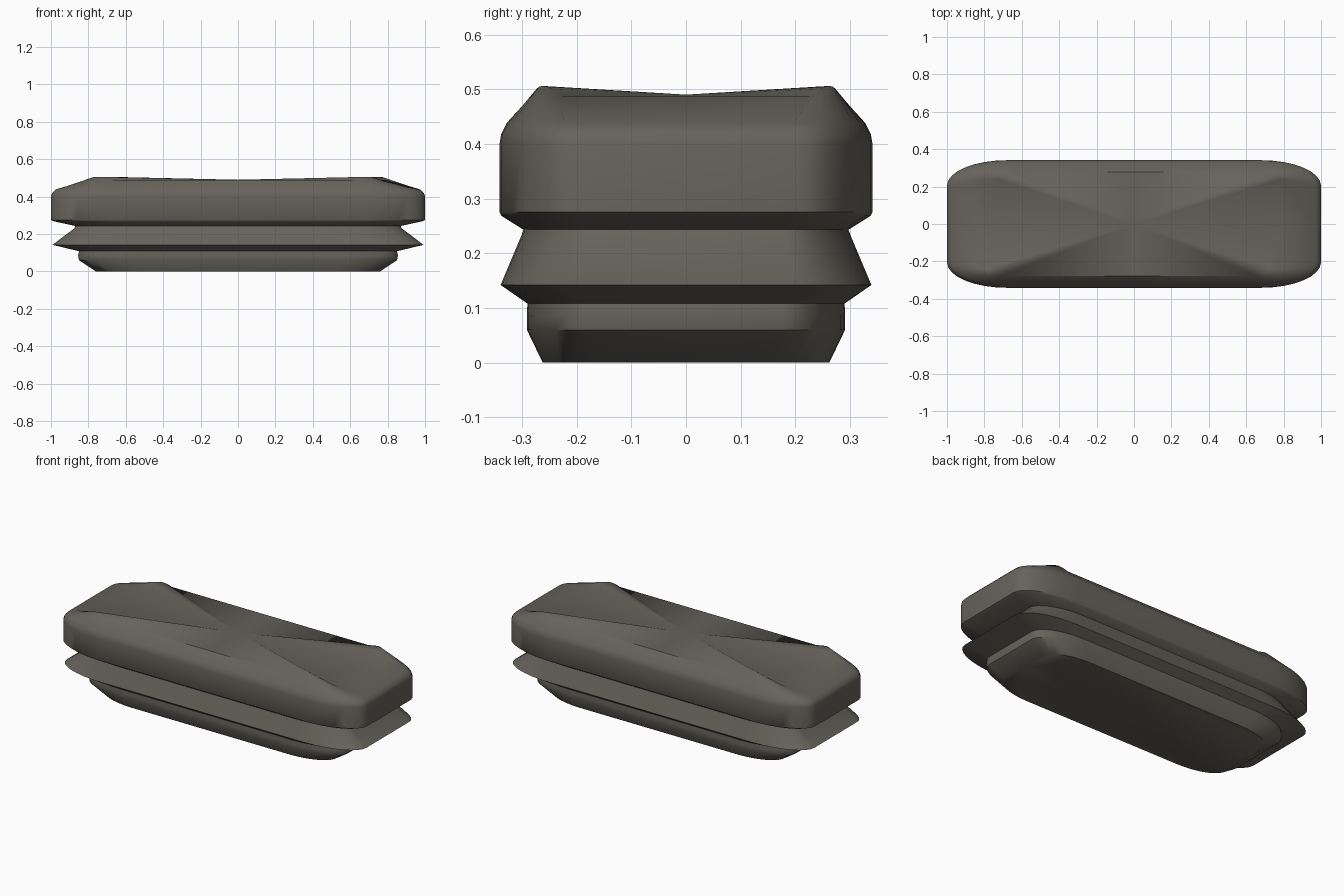
import bpy
import bmesh
from math import sin, cos, pi

old = bpy.data.objects.get("Cube")
if old:
    bpy.data.objects.remove(old, do_unlink=True)

stone = bpy.data.materials.new("warm dark grey")
stone.use_nodes = True
colour = (0.132, 0.124, 0.104, 1)
stone.diffuse_color = colour
stone.node_tree.nodes["Principled BSDF"].inputs["Base Color"].default_value = colour

STEPS = 8


def ring_points(hx, hy, rx, ry, z, lift=0.0, skew=0.0):
    """Rounded rectangle; lift raises the corners, skew shortens two opposite ones."""
    points = []
    for corner, (sx, sy) in enumerate(((1, 1), (-1, 1), (-1, -1), (1, -1))):
        cut = skew if sx * sy < 0 else 0
        for i in range(STEPS + 1):
            t = i / STEPS
            a = (corner + t) * pi / 2
            x = sx * (hx - cut - rx) + rx * cos(a)
            y = sy * (hy - ry) + ry * sin(a)
            points.append((x, y, z + lift * sin(pi * t)))
        # a point in the middle of each straight side
        mids = ((0, hy), (-hx, 0), (0, -hy), (hx, 0))
        points.append((*mids[corner], z))
    return points


bm = bmesh.new()

# Foot, flared fin and cushion-like cap: half width, half depth, height
profile = [
    (0.76, 0.262, 0.0), (0.85, 0.291, 0.06), (0.855, 0.291, 0.085),
    (0.85, 0.29, 0.108), (0.992, 0.339, 0.142), (0.875, 0.302, 0.23),
    (0.87, 0.297, 0.243), (0.985, 0.337, 0.268), (1.0, 0.341, 0.275),
    (1.0, 0.341, 0.4), (0.995, 0.338, 0.418), (0.975, 0.328, 0.438),
]
rings = []
for hx, hy, z in profile:
    pts = ring_points(hx, hy, 0.32 * hx, 0.4 * hy, z)
    rings.append([bm.verts.new(p) for p in pts])

# Uneven top rim with raised corners
rim = ring_points(0.79, 0.277, 0.1, 0.05, 0.488, lift=0.018, skew=0.06)
rings.append([bm.verts.new(p) for p in rim])

for low, high in zip(rings, rings[1:]):
    count = len(low)
    for i in range(count):
        j = (i + 1) % count
        bm.faces.new((low[i], low[j], high[j], high[i]))
bm.faces.new(list(reversed(rings[0])))

# Slightly dished top, with ridges running from the corners to the middle
centre = bm.verts.new((0, 0, 0.49))
top = rings[-1]
for i, v in enumerate(top):
    bm.faces.new((v, top[(i + 1) % len(top)], centre))

bmesh.ops.recalc_face_normals(bm, faces=bm.faces)
mesh = bpy.data.meshes.new("ribbed_block")
bm.to_mesh(mesh)
bm.free()
mesh.materials.append(stone)
block = bpy.data.objects.new("ribbed_block", mesh)
bpy.context.collection.objects.link(block)

bpy.ops.object.select_all(action="DESELECT")
block.select_set(True)
bpy.context.view_layer.objects.active = block
bpy.ops.object.shade_smooth_by_angle(angle=0.75)
